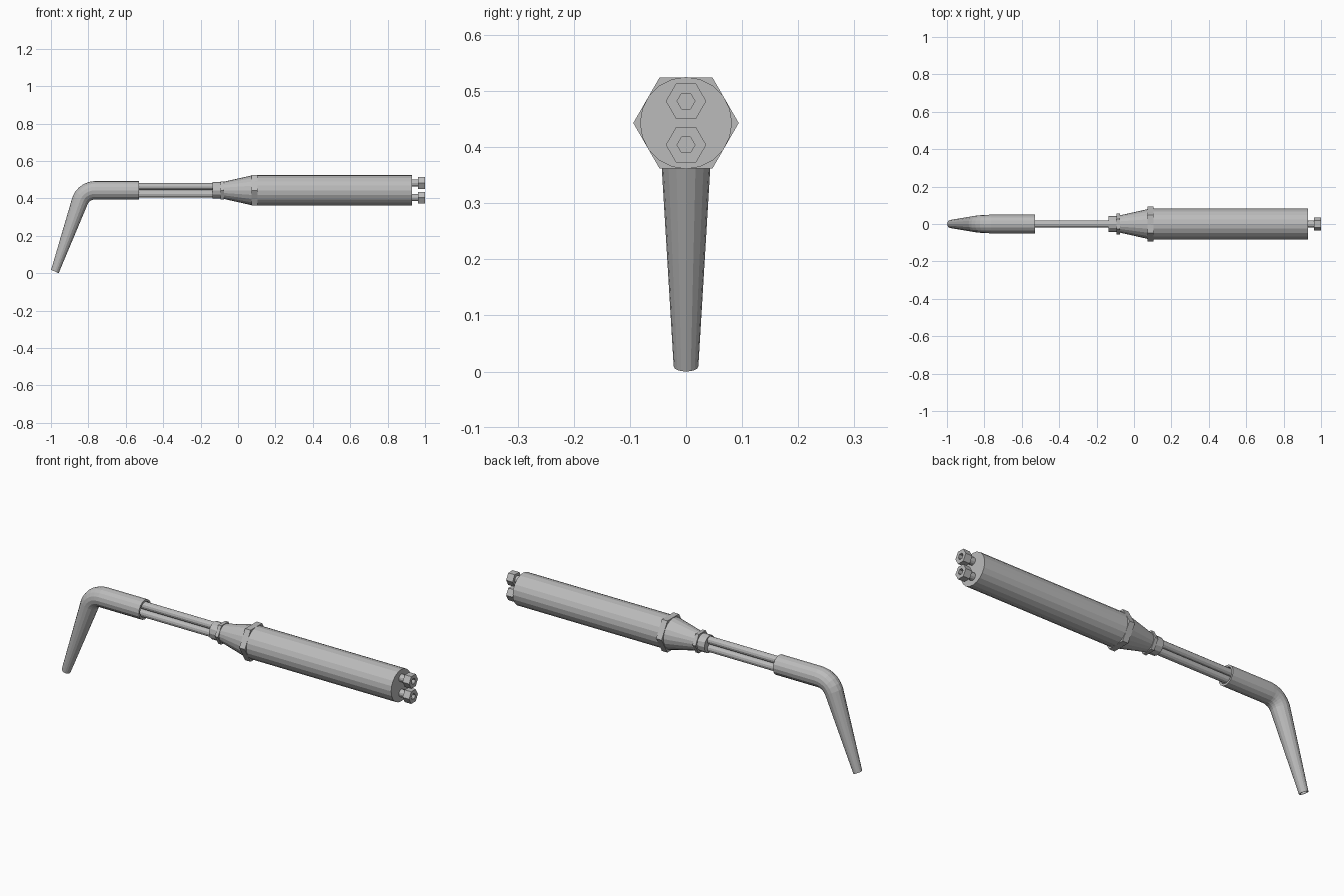
import bpy, bmesh, math
from mathutils import Vector

cube = bpy.data.objects.get("Cube")
if cube:
    bpy.data.objects.remove(cube)

grey = bpy.data.materials.new("plain grey")
grey.use_nodes = True
grey.diffuse_color = (0.5, 0.5, 0.5, 1)
grey.node_tree.nodes["Principled BSDF"].inputs["Base Color"].default_value = (0.5, 0.5, 0.5, 1)

AXIS = 0.443


def sweep(name, stations, sides, closed=False, turn=0.0):
    """Loft rings (x, z, radius, tilt) along a path in the xz plane.
    A closed sweep joins the last ring to the first, leaving a bore."""
    bm = bmesh.new()
    rings = []
    for x, z, r, tilt in stations:
        up = Vector((-math.sin(tilt), 0, math.cos(tilt)))
        ring = []
        for i in range(sides):
            a = math.tau * (i + turn) / sides
            offset = Vector((0, r * math.cos(a), 0)) + up * (r * math.sin(a))
            ring.append(bm.verts.new(Vector((x, 0, z)) + offset))
        rings.append(ring)
    pairs = list(zip(rings, rings[1:]))
    if closed:
        pairs.append((rings[-1], rings[0]))
    else:
        bm.faces.new(rings[0])
        bm.faces.new(rings[-1])
    for a, b in pairs:
        for i in range(sides):
            j = (i + 1) % sides
            bm.faces.new((a[i], a[j], b[j], b[i]))
    bmesh.ops.recalc_face_normals(bm, faces=bm.faces)
    mesh = bpy.data.meshes.new(name)
    bm.to_mesh(mesh)
    bm.free()
    mesh.materials.append(grey)
    obj = bpy.data.objects.new(name, mesh)
    bpy.context.collection.objects.link(obj)
    return obj


def straight(name, profile, sides, z=AXIS, closed=False):
    return sweep(name, [(x, z, r, 0) for x, r in profile], sides, closed)


# Handle, its hexagonal nuts and the tapered neck
straight("handle", [(0.09, 0.082), (0.93, 0.082)], 20)
straight("large_hex_nut", [(0.073, 0.094), (0.105, 0.094)], 6)
straight("tapered_neck", [(-0.08, 0.045), (0.075, 0.08)], 20)
straight("small_hex_nut", [(-0.093, 0.056), (-0.075, 0.056)], 6)
straight("neck_collar", [(-0.135, 0.044), (-0.09, 0.044)], 12)

# Paired gas tubes
for label, z in (("upper", 0.464), ("lower", 0.423)):
    straight(label + "_tube", [(-0.72, 0.019), (-0.13, 0.019)], 12, z)

# Hose fittings: a short stem and a hexagonal nut with a hexagonal bore
for label, z in (("upper", 0.482), ("lower", 0.404)):
    straight(label + "_stem", [(0.92, 0.019), (0.97, 0.019)], 12, z)
    straight(label + "_hose_nut",
             [(0.963, 0.036), (1.0, 0.036), (1.0, 0.016), (0.963, 0.016)],
             6, z, closed=True)

# Hollow bent nozzle: straight sleeve, rounded elbow, tapering tip
bend = math.atan2(0.40, 0.175)
bend_r = 0.085
start_x = -0.765
outer = [(-0.53, AXIS, 0.05, 0)]
for k in range(6):
    t = bend * k / 5
    outer.append((start_x - bend_r * math.sin(t),
                  AXIS - bend_r * (1 - math.cos(t)), 0.05 - 0.001 * k, t))
outer.append((-0.979, 0.009, 0.022, bend))
inner = [(x, z, r * 0.8, t) for x, z, r, t in reversed(outer)]
sweep("bent_nozzle", outer + inner, 16, closed=True)
